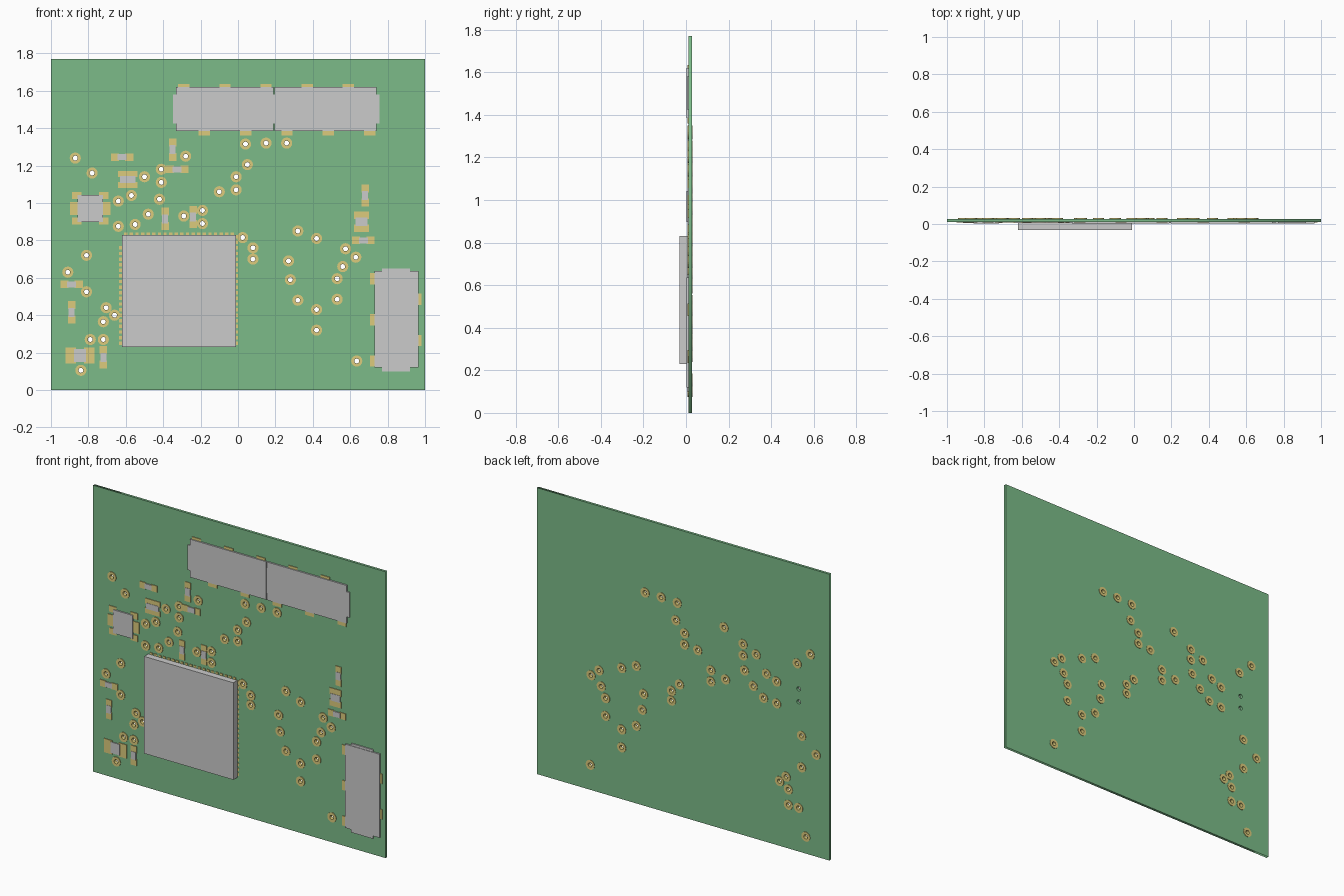
import bpy, bmesh, math

if "Cube" in bpy.data.objects:
    bpy.data.objects.remove(bpy.data.objects["Cube"])

FRONT, BACK = 0.012, 0.028        # board faces (y)
PAD = 0.008                       # front of the copper pads


def material(name, rgb):
    m = bpy.data.materials.new(name)
    m.diffuse_color = (*rgb, 1)
    m.use_nodes = True
    m.node_tree.nodes["Principled BSDF"].inputs["Base Color"].default_value = m.diffuse_color
    return m


GREEN = material("board_green", (0.2, 0.5, 0.25))
GOLD = material("pad_gold", (0.72, 0.6, 0.2))


def finish(bm, name, mat=None):
    bmesh.ops.recalc_face_normals(bm, faces=bm.faces)
    me = bpy.data.meshes.new(name)
    bm.to_mesh(me)
    bm.free()
    ob = bpy.data.objects.new(name, me)
    bpy.context.collection.objects.link(ob)
    if mat:
        me.materials.append(mat)
    return ob


def boxes(name, items, y0, y1, mat=None):
    """One object of boxes, each given as (centre x, centre z, width, height)."""
    bm = bmesh.new()
    for x, z, w, h in items:
        vs = bmesh.ops.create_cube(bm, size=1)["verts"]
        bmesh.ops.scale(bm, verts=vs, vec=(w, y1 - y0, h))
        bmesh.ops.translate(bm, verts=vs, vec=(x, (y0 + y1) / 2, z))
    return finish(bm, name, mat)


def circle(x, z, r, n=16):
    return [(x + r * math.cos(2 * math.pi * i / n), z + r * math.sin(2 * math.pi * i / n))
            for i in range(n)]


# Via centres in hundredths of a unit (x, z)
VIAS = [(-87, 124), (-78, 116), (-28, 125), (-50, 114), (-41, 118), (-41, 111),
        (-57, 104), (-64, 101), (-42, 102), (-48, 94), (-55, 88.5), (-64, 87.5),
        (-29, 93), (-19, 96), (-19, 89), (-10, 106), (-1, 114), (-1, 107),
        (5, 120.5), (4, 131.5), (15, 132), (26, 132), (2.5, 81.5), (8, 76),
        (8, 70), (27, 69), (28, 59), (32, 85), (42, 81), (32, 48), (42, 43),
        (42, 32), (57.5, 75.5), (63, 71), (56, 66), (53, 59.5), (53, 48.5),
        (63.5, 15.5), (-81, 72), (-91, 63), (-81, 52.5), (-70.5, 44), (-66, 40),
        (-72, 36.5), (-72, 27), (-79, 27), (-84, 10.5)]
VIAS = [(x / 100, z / 100) for x, z in VIAS]

# Board: filled outline with drilled holes, extruded
cu = bpy.data.curves.new("circuit_board", "CURVE")
cu.dimensions, cu.fill_mode = "2D", "BOTH"
cu.extrude = (BACK - FRONT) / 2
loops = [[(-1, 0), (1, 0), (1, 1.77), (-1, 1.77)]]
loops += [circle(x, z, 0.015) for x, z in VIAS]
loops += [circle(-0.79, z, 0.013) for z in (0.925, 1.005)]   # locating holes
for pts in loops:
    sp = cu.splines.new("POLY")
    sp.points.add(len(pts) - 1)
    for p, (x, z) in zip(sp.points, pts):
        p.co = (x, z, 0, 1)
    sp.use_cyclic_u = True
board = bpy.data.objects.new("circuit_board", cu)
board.rotation_euler.x = math.pi / 2
board.location.y = (FRONT + BACK) / 2
cu.materials.append(GREEN)
bpy.context.collection.objects.link(board)
bpy.context.view_layer.objects.active = board
board.select_set(True)
bpy.ops.object.convert(target="MESH")

# Plated vias: a flange on each face joined by a barrel
section = [(0.013, PAD), (0.03, PAD), (0.03, FRONT), (0.015, FRONT),
           (0.015, BACK), (0.03, BACK), (0.03, 0.031), (0.013, 0.031)]
bm = bmesh.new()
for x, z in VIAS:
    rings = [[bm.verts.new((px, y, pz)) for px, pz in circle(x, z, r)] for r, y in section]
    for a, b in zip(rings, rings[1:] + rings[:1]):
        for i in range(16):
            j = (i + 1) % 16
            bm.faces.new((a[i], a[j], b[j], b[i]))
finish(bm, "vias", GOLD)

# Main chip module and the pads along its edges
boxes("chip_module", [(-0.315, 0.53, 0.61, 0.6)], -0.031, 0.009)
pins = [(-0.62, 0.25 + 0.03 * i, 0.03, 0.018) for i in range(18)]
pins += [(-0.01, 0.25 + 0.03 * i, 0.02, 0.018) for i in range(20)]
pins += [(-0.6 + 0.03 * i, 0.83, 0.018, 0.025) for i in range(20)]
boxes("chip_pads", pins, PAD, FRONT, GOLD)

# Top connector: two housings, end tabs, staggered pads
boxes("top_connector", [(-0.07, 1.502, 0.522, 0.235), (0.468, 1.502, 0.544, 0.235)], 0.002, FRONT)
boxes("top_connector_tabs", [(0.205, 1.502, 1.105, 0.155)], 0.005, FRONT)
boxes("top_connector_pads",
      [(-0.29 + 0.22 * i, 1.605, 0.06, 0.06) for i in range(5)] +
      [(-0.18 + 0.221 * i, 1.39, 0.06, 0.06) for i in range(5)], PAD, FRONT, GOLD)

# Side connector
boxes("side_connector", [(0.848, 0.378, 0.235, 0.517)], 0.002, FRONT)
boxes("side_connector_tabs", [(0.845, 0.375, 0.15, 0.55)], 0.005, FRONT)
boxes("side_connector_pads",
      [(0.735, z, 0.06, 0.06) for z in (0.155, 0.375, 0.595)] +
      [(0.95, z, 0.06, 0.06) for z in (0.265, 0.485)], PAD, FRONT, GOLD)

# Small six-pad part on the left
boxes("button_body", [(-0.79, 0.97, 0.135, 0.145)], 0.003, FRONT)
boxes("button_pads", [(-0.79 + s * dx, 0.97 + dz, 0.05, h) for s in (-1, 1)
                      for dx, dz, h in ((0.073, 0.07, 0.038), (0.083, 0, 0.07), (0.073, -0.067, 0.038))],
      PAD, FRONT, GOLD)

# Two-pad chip parts: centre x, centre z, length, width (hundredths), upright?
PARTS = [(-62, 124.5, 12, 4, 0), (-59, 112.5, 9, 10.5, 1), (-35, 128.5, 12, 4, 1),
         (-32.5, 118, 12, 4, 0), (-39, 91.5, 12, 4, 1), (-24, 92.5, 12, 4, 1),
         (68, 104, 12, 4, 1), (66, 90, 11, 8, 1), (67, 80, 12, 4, 0),
         (-89, 56.5, 12, 4, 0), (-89, 41.5, 12, 4, 1), (-84.5, 18.5, 15.5, 8.5, 0),
         (-72, 17.5, 12, 4, 1)]
pads, bodies = [], []
for *dims, upright in PARTS:
    x, z, l, w = (d / 100 for d in dims)
    for s in (-1, 1):
        d = s * l * 0.32
        pads.append((x, z + d, w, l * 0.36) if upright else (x + d, z, l * 0.36, w))
    bodies.append((x, z, w * 0.8, l * 0.4) if upright else (x, z, l * 0.4, w * 0.8))
boxes("small_part_pads", pads, PAD, FRONT, GOLD)
boxes("small_part_bodies", bodies, 0.006, FRONT)
